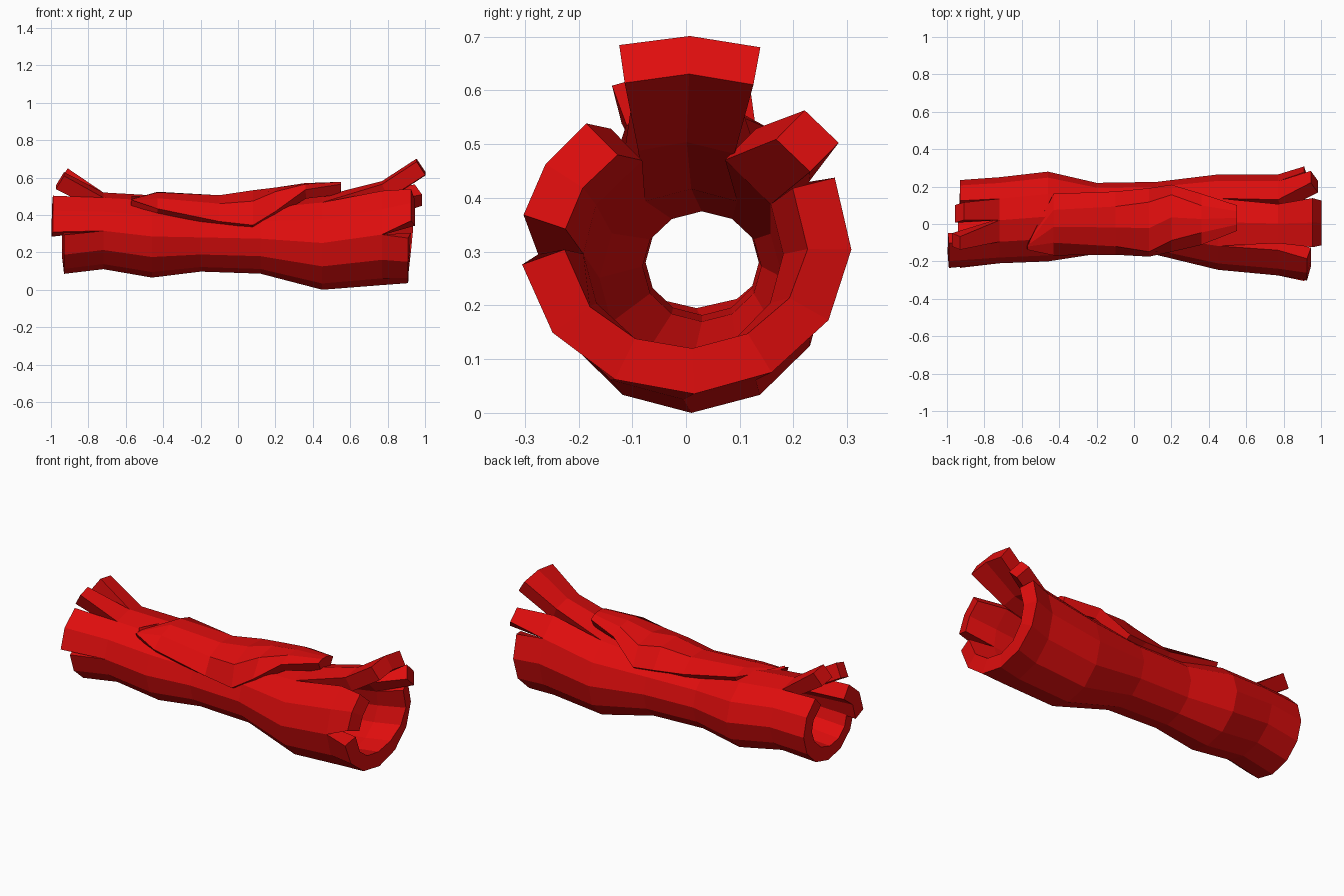
import bpy, bmesh
from math import sin, cos, radians

cube = bpy.data.objects.get("Cube")
if cube:
    bpy.data.objects.remove(cube)

red = bpy.data.materials.new("bright_red")
red.use_nodes = True
colour = (0.74, 0.004, 0.004, 1)
red.diffuse_color = colour
red.node_tree.nodes["Principled BSDF"].inputs["Base Color"].default_value = colour

# Trunk cross-sections: x, centre y, centre z, radius y, radius z
RINGS = [(-.93, 0, .305, .235, .22), (-.72, .02, .315, .23, .205),
         (-.46, .04, .285, .24, .22), (-.2, .03, .28, .19, .183),
         (.12, .03, .273, .195, .187), (.45, .01, .25, .255, .25),
         (.77, -.005, .295, .27, .27), (.91, 0, .315, .308, .28)]


def point(x, angle, scale=1.0):
    """Point on the trunk; angle 0 is the back, 90 the top, 180 the front."""
    rx = min(max(x, RINGS[0][0]), RINGS[-1][0])
    for a, b in zip(RINGS, RINGS[1:]):
        if rx <= b[0]:
            t = (rx - a[0]) / (b[0] - a[0])
            cy, cz, ry, rz = (p + (q - p) * t for p, q in zip(a[1:], b[1:]))
            break
    c, s = cos(radians(angle)), sin(radians(angle))
    return x, cy + ry * scale * c, cz + rz * scale * s


def add_sheet(bm, rows):
    """Skin a grid of points, with outward normals."""
    rows = sorted(rows, key=lambda r: r[0][0])
    grid = [[bm.verts.new(p) for p in row] for row in rows]
    for r, q in zip(grid, grid[1:]):
        for k in range(len(r) - 1):
            bm.faces.new((r[k], r[k + 1], q[k + 1], q[k]))


def finish(name, bm, thickness):
    bmesh.ops.remove_doubles(bm, verts=bm.verts, dist=0.0005)
    mesh = bpy.data.meshes.new(name)
    bm.to_mesh(mesh)
    bm.free()
    mesh.materials.append(red)
    obj = bpy.data.objects.new(name, mesh)
    bpy.context.collection.objects.link(obj)
    solid = obj.modifiers.new("wall", 'SOLIDIFY')
    solid.thickness = thickness
    solid.offset = -1


def finger(bm, base, first, last, stations):
    """Broken strip growing from a ring; stations: x, scale, angles."""
    n = last - first
    rows = [[point(RINGS[base][0], 30 * k) for k in range(first, last + 1)]]
    for x, scale, a0, a1 in stations:
        rows.append([point(x, a0 + (a1 - a0) * k / n, scale) for k in range(n + 1)])
    add_sheet(bm, rows)


# Hollow trunk, left open at the top near the right end
bm = bmesh.new()
for k in range(12):
    stop = 5 if k in (2, 3) else 6
    add_sheet(bm, [[point(r[0], 30 * k), point(r[0], 30 * k + 30)]
                   for r in RINGS[1:stop + 1]])

# Broken strips at the +x end: lower wall, front, top, back
finger(bm, 6, 6, 13, [(.91, 1, 188, 386)])
finger(bm, 6, 4, 6, [(.925, 1, 127, 169)])
finger(bm, 5, 2, 4, [(.77, 1.06, 67, 110), (.955, 1.38, 71, 107)])
finger(bm, 6, 1, 2, [(.945, 1.14, 36, 51)])

# Broken strips at the -x end: lower wall, front, two top splinters
finger(bm, 1, 6, 14, [(-.93, 1, 183, 418)])
finger(bm, 1, 4, 6, [(-.99, 1, 116, 179)])
finger(bm, 1, 3, 4, [(-.93, 1.5, 101, 113)])
finger(bm, 1, 2, 3, [(-.91, 1.57, 72, 87)])
finish("hollow_trunk", bm, 0.085)

# Raised bark slab over the top: x, start angle, end angle, middle scale
SLAB = [(-.57, 122, 130, 1.05), (-.43, 62, 142, 1.12), (-.1, 48, 155, 1.26),
        (.08, 42, 160, 1.41), (.2, 38, 138, 1.38), (.36, 62, 114, 1.35),
        (.55, 72, 98, 1.22)]
bm = bmesh.new()
rows = []
for x, a0, a1, scale in SLAB:
    edge = 1.12 if x < .3 else scale * .97
    rows.append([point(x, a0 + (a1 - a0) * k / 4, edge if k in (0, 4) else scale)
                 for k in range(5)])
add_sheet(bm, rows)
finish("bark_slab", bm, 0.06)
